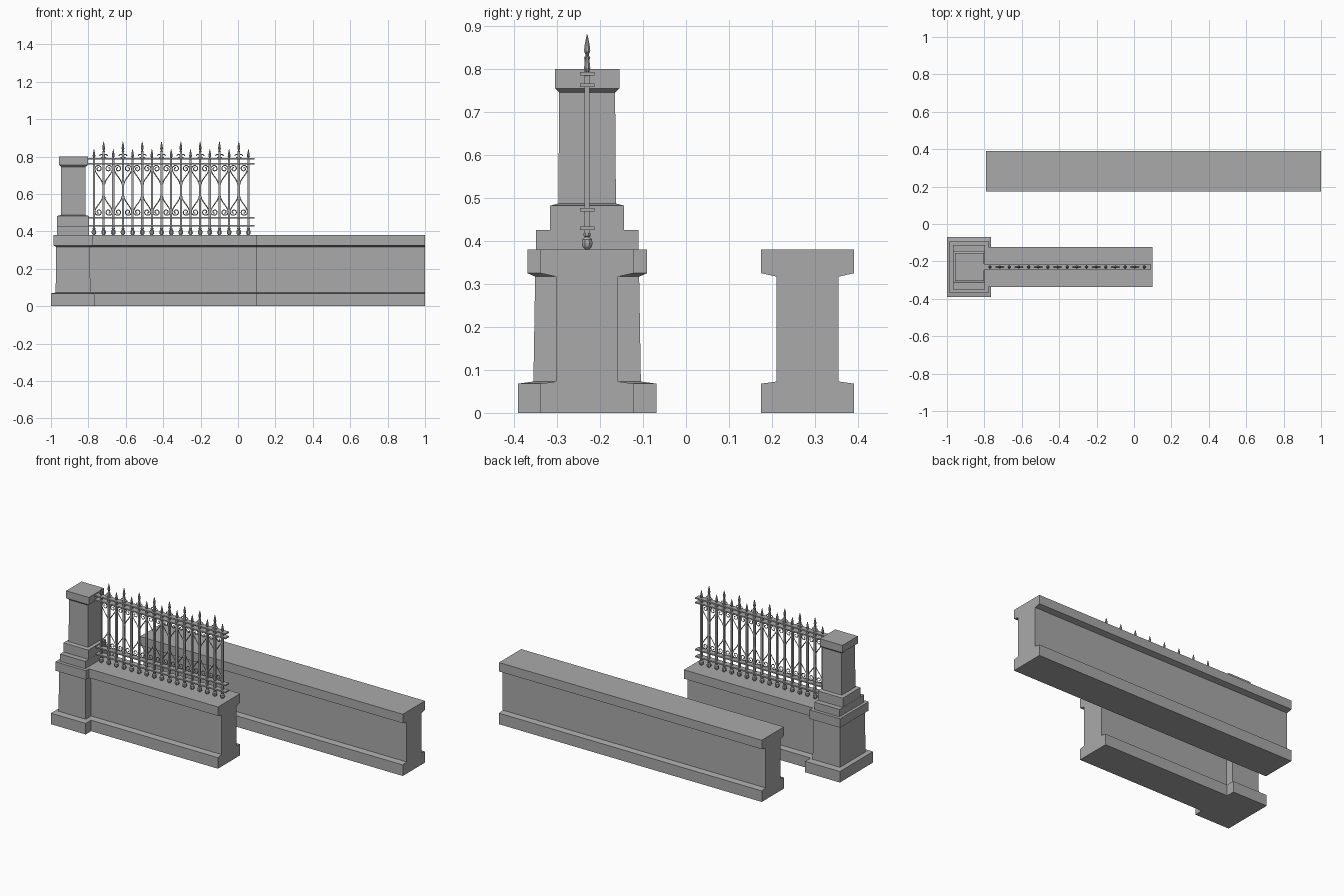
import bpy, bmesh, math

cube = bpy.data.objects.get("Cube")
if cube:
    bpy.data.objects.remove(cube)

stone = bpy.data.materials.new("grey stone")
stone.use_nodes = True
GREY = (0.4, 0.4, 0.4, 1)
stone.diffuse_color = GREY
stone.node_tree.nodes["Principled BSDF"].inputs["Base Color"].default_value = GREY

FENCE_Y = -0.23


def place(name, data, loc=(0, 0, 0)):
    ob = bpy.data.objects.new(name, data)
    ob.location = loc
    bpy.context.scene.collection.objects.link(ob)
    return ob


def finish(name, bm):
    bmesh.ops.recalc_face_normals(bm, faces=bm.faces)
    me = bpy.data.meshes.new(name)
    bm.to_mesh(me)
    bm.free()
    me.materials.append(stone)
    return me


def loft(bm, rings):
    """Skin a stack of equal-length point rings and cap both ends."""
    loops = [[bm.verts.new(p) for p in ring] for ring in rings]
    for a, b in zip(loops, loops[1:]):
        for i in range(len(a)):
            j = (i + 1) % len(a)
            bm.faces.new((a[i], a[j], b[j], b[i]))
    bm.faces.new(loops[0][::-1])
    bm.faces.new(loops[-1])


def lathe(bm, profile, sides=8):
    """Turn a (radius, z) profile about the z axis."""
    turn = [2 * math.pi * (i + 0.5) / sides for i in range(sides)]
    loft(bm, [[(r * math.cos(t), r * math.sin(t), z) for t in turn] for r, z in profile])


# Walls: an I-shaped section run along x
def wall(name, x0, x1, y):
    half = [(0.108, 0), (0.108, 0.068), (0.072, 0.073),
            (0.072, 0.317), (0.108, 0.325), (0.108, 0.38)]
    section = half + [(-w, z) for w, z in reversed(half)]
    bm = bmesh.new()
    loft(bm, [[(x, y + w, z) for w, z in section] for x in (x0, x1)])
    place(name, finish(name, bm))


wall("front_wall", -0.88, 0.1, FENCE_Y)
wall("back_wall", -0.79, 1.0, 0.283)


# Pillar: stacked rectangular tiers, (half width x, half depth y, z)
def pillar(name, x, tiers):
    bm = bmesh.new()
    loft(bm, [[(x + sx * w, FENCE_Y + sy * d, z)
               for sx, sy in ((-1, -1), (1, -1), (1, 1), (-1, 1))] for w, d, z in tiers])
    place(name, finish(name, bm))


pillar("pillar_pedestal", -0.882, [
    (0.118, 0.161, 0), (0.118, 0.161, 0.068), (0.093, 0.125, 0.073),
    (0.090, 0.121, 0.317), (0.104, 0.139, 0.325), (0.104, 0.139, 0.38)])
pillar("pillar_lower_step", -0.882, [(0.086, 0.119, 0.38), (0.086, 0.119, 0.425)])
pillar("pillar_upper_step", -0.882, [
    (0.085, 0.086, 0.425), (0.085, 0.086, 0.482), (0.067, 0.068, 0.487)])
pillar("pillar_shaft", -0.880, [
    (0.066, 0.067, 0.485), (0.065, 0.065, 0.745), (0.077, 0.075, 0.755), (0.077, 0.075, 0.80)])

# Rails: flat bars running out of the pillar
bm = bmesh.new()
loft(bm, [[(x, y, z) for y, z in ((-0.017, -0.004), (0.017, -0.004), (0.017, 0.004), (-0.017, 0.004))]
          for x in (-0.83, 0.087)])
rail = finish("rail", bm)
for i, z in enumerate((0.43, 0.473, 0.762, 0.789)):
    place(f"rail_{i + 1}", rail, (0, FENCE_Y, z))


# Pickets: square bar, turned foot ball and spear tip
def picket(name, top):
    bm = bmesh.new()
    lathe(bm, [(0.008, 0.41), (0.008, top - 0.055)], 4)
    lathe(bm, [(0.005, 0.38), (0.012, 0.387), (0.0135, 0.395), (0.012, 0.404),
               (0.006, 0.409), (0.009, 0.412), (0.009, 0.418)])
    lathe(bm, [(0.004, top - 0.06), (0.008, top - 0.054), (0.004, top - 0.047),
               (0.008, top - 0.038), (0.006, top - 0.022), (0.001, top)])
    return finish(name, bm)


tall, short = picket("tall_picket", 0.88), picket("short_picket", 0.84)


# Scrollwork: a spiral curl with a tail sweeping in to the tall picket
def scroll(name, curls):
    cu = bpy.data.curves.new(name, "CURVE")
    cu.dimensions = "3D"
    cu.bevel_depth = 0.0028
    cu.bevel_resolution = 0
    for points in curls:
        sp = cu.splines.new("POLY")
        sp.points.add(len(points) - 1)
        for p, (x, z) in zip(sp.points, points):
            p.co = (x, 0, z, 1)
    cu.materials.append(stone)
    return cu


def curl(side, z, up, tail):
    """Spiral about (side * 0.027, z) that unwinds into a tail of given length."""
    pts = []
    for i in range(15):
        t = i / 14
        a = 2.6 * math.pi * (t - 1)
        r = 0.005 + 0.015 * t
        pts.append((side * (0.027 + r * math.cos(a)), z + up * r * math.sin(a)))
    for i in range(1, 8):
        t = i / 7
        s = t * t * (3 - 2 * t)
        pts.append((side * (0.047 - 0.042 * s), z + up * tail * t))
    return pts


scrolls = scroll("scrollwork", [
    c for side in (-1, 1) for c in (
        curl(side, 0.735, -1, 0.085),
        curl(side, 0.503, 1, 0.085),
        [(side * (0.012 + 0.009 * math.cos(k * 0.7)), 0.803 + 0.009 * math.sin(k * 0.7)) for k in range(8)])])

# Alternate short and tall pickets, scrolls around each tall one
for i in range(17):
    x = -0.77 + i * 0.0516
    if i % 2:
        place(f"tall_picket_{i}", tall, (x, FENCE_Y, 0))
        place(f"scrollwork_{i}", scrolls, (x, FENCE_Y, 0))
    else:
        place(f"short_picket_{i}", short, (x, FENCE_Y, 0))
